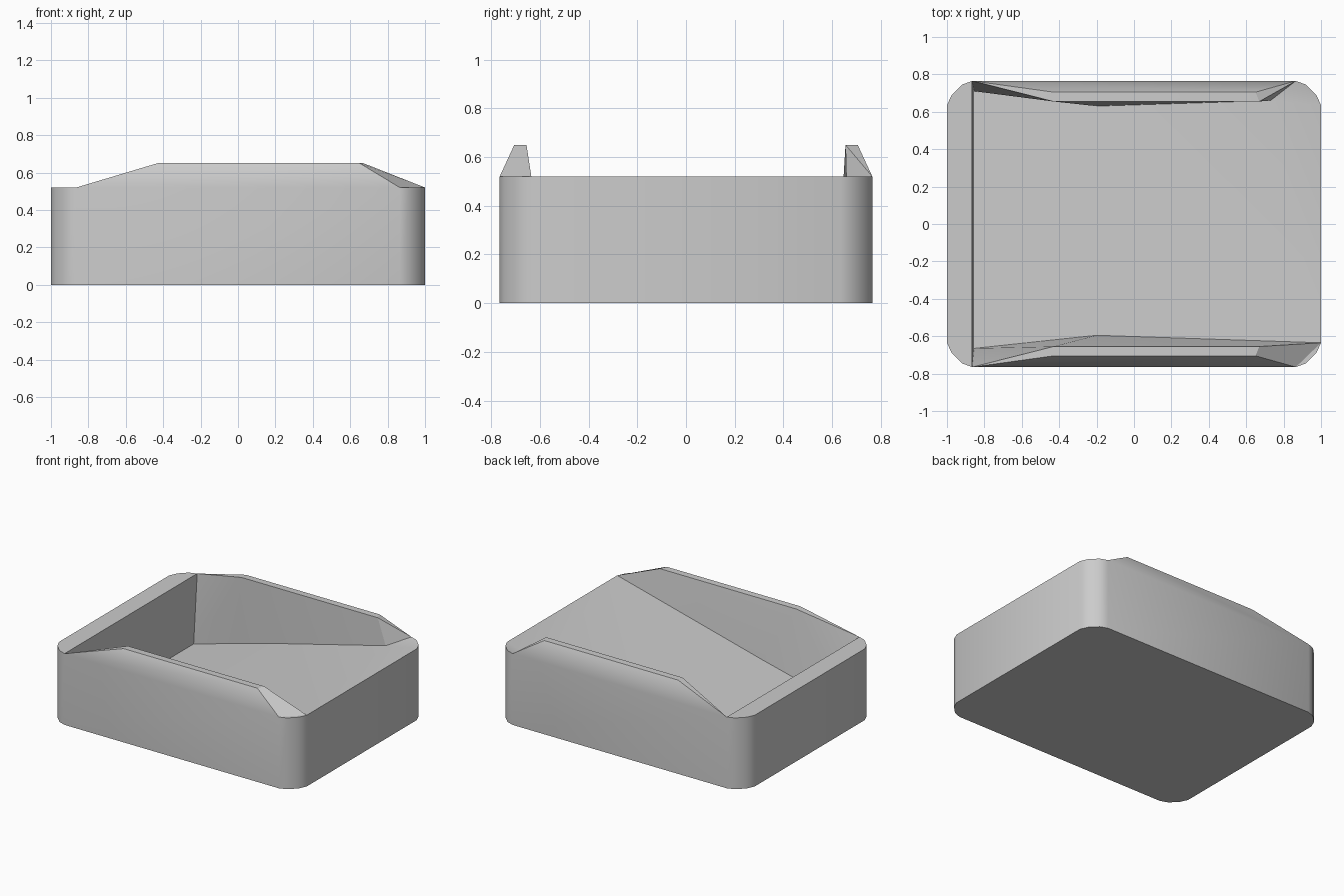
import bpy
import bmesh
import math

cube = bpy.data.objects.get("Cube")
if cube:
    bpy.data.objects.remove(cube, do_unlink=True)

RIM, RAIL, DEEP = 0.52, 0.65, 0.03

# Single grey material
grey = bpy.data.materials.new("plain grey")
grey.use_nodes = True
color = (0.6, 0.6, 0.6, 1)
grey.diffuse_color = color
grey.node_tree.nodes["Principled BSDF"].inputs["Base Color"].default_value = color

bm = bmesh.new()


def face(*verts):
    bm.faces.new(verts)


# Rounded rectangle outline, counterclockwise from the front left corner
corner = [(1, 0.635), (0.975, 0.69), (0.92, 0.745), (0.865, 0.765)]
outline = []
for sx, sy in ((-1, -1), (1, -1), (1, 1), (-1, 1)):
    points = corner if sx == sy else corner[::-1]
    outline += [(sx * x, sy * y) for x, y in points]

# Base and outer walls
low = [bm.verts.new((x, y, 0)) for x, y in outline]
top = [bm.verts.new((x, y, RIM)) for x, y in outline]
face(*low[::-1])
for i in range(len(low)):
    j = (i + 1) % len(low)
    face(low[i], low[j], top[j], top[i])
start_front, end_front, right_front = top[3], top[4], top[7]
right_back, end_back, start_back = top[8], top[11], top[12]

# Sloping floor edges
front_deep = bm.verts.new((-0.855, -0.665, DEEP))
front_mid = bm.verts.new((-0.2, -0.595, 0.24))
back_deep = bm.verts.new((-0.855, 0.71, DEEP))
back_mid = bm.verts.new((-0.2, 0.63, 0.24))
back_high = bm.verts.new((0.73, 0.66, 0.46))
face(front_deep, front_mid, back_mid, back_deep)
face(front_mid, right_front, right_back, back_high, back_mid)
face(back_high, *top[8:12])

# Left rim and the wall below it
face(*top[:4], *top[12:])
face(start_back, start_front, front_deep, back_deep)


# Raised side rail: flat top, outer slope, left end and left inner facets
def rail(side, start, end, deep, mid):
    out_a, out_b, in_b, in_a = [
        bm.verts.new((x, side * y, RAIL))
        for x, y in ((-0.43, 0.705), (0.65, 0.705), (0.67, 0.655), (-0.43, 0.655))]
    face(out_a, out_b, in_b, in_a)
    face(start, end, out_b, out_a)
    face(start, out_a, in_a)
    face(start, in_a, deep)
    face(deep, in_a, mid)
    return out_b, in_b, in_a


# Front rail, running out to the right edge
out_b, in_b, in_a = rail(-1, start_front, end_front, front_deep, front_mid)
face(in_a, in_b, front_mid)
face(in_b, right_front, front_mid)
face(out_b, end_front, right_front, in_b)
face(*top[4:8])

# Back rail, tapering to the back corner
out_b, in_b, in_a = rail(1, start_back, end_back, back_deep, back_mid)
face(in_a, in_b, back_high, back_mid)
face(in_b, end_back, back_high)
face(out_b, end_back, in_b)

bmesh.ops.recalc_face_normals(bm, faces=bm.faces[:])
mesh = bpy.data.meshes.new("ramped_tray")
bm.to_mesh(mesh)
bm.free()
mesh.materials.append(grey)
tray = bpy.data.objects.new("ramped_tray", mesh)
bpy.context.collection.objects.link(tray)
bpy.ops.object.select_all(action="DESELECT")
tray.select_set(True)
bpy.context.view_layer.objects.active = tray
bpy.ops.object.shade_smooth_by_angle(angle=math.radians(30))
